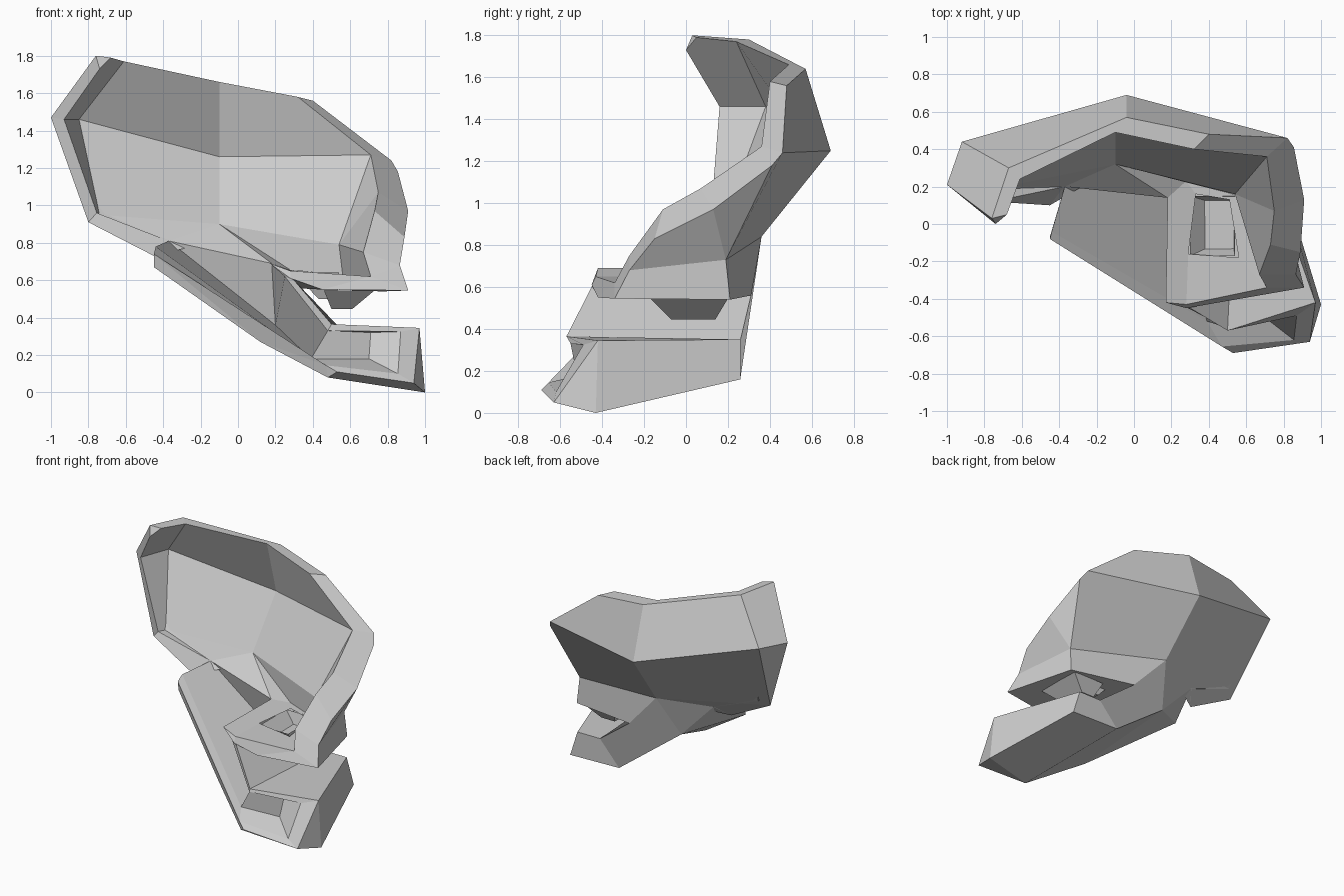
import bpy, bmesh

if "Cube" in bpy.data.objects:
    bpy.data.objects.remove(bpy.data.objects["Cube"])


def finish(name, bm):
    bmesh.ops.recalc_face_normals(bm, faces=bm.faces[:])
    me = bpy.data.meshes.new(name)
    bm.to_mesh(me)
    bm.free()
    ob = bpy.data.objects.new(name, me)
    bpy.context.collection.objects.link(ob)
    return ob


def facet(name, pts, faces):
    """Flat-faced mesh: points keyed by one character, each face a word of keys."""
    bm = bmesh.new()
    v = {k: bm.verts.new(co) for k, co in pts.items()}
    for word in faces.split():
        bm.faces.new([v[k] for k in word])
    return finish(name, bm)


def funnel(name, rings):
    """Four-sided funnel from (x0, x1, y0, y1, z) rings, closed at the last."""
    bm = bmesh.new()
    loops = []
    for x0, x1, y0, y1, z in rings:
        loops.append([bm.verts.new(c) for c in
                      ((x0, y0, z), (x1, y0, z), (x1, y1, z), (x0, y1, z))])
    for lo, hi in zip(loops, loops[1:]):
        for i in range(4):
            j = (i + 1) % 4
            bm.faces.new((lo[i], lo[j], hi[j], hi[i]))
    bm.faces.new(loops[-1])
    return finish(name, bm)


# Points shared by neighbouring parts
BACK = (0.0, .36, .84)
BACK_LOW = (.26, .31, .56)
SIDE = (.76, .19, .73)
CHEEK = (.865, -.27, .68)
CHEEK_IN = (.67, -.27, .75)
FLOOR_MID = (-.10, .32, .90)
FLOOR_RIGHT = (.54, .16, .79)
NOTCH = (-.37, .20, .81)
SHELF_FRONT = (.17, -.42, .69)
SHELF_BACK = (.18, .14, .69)

# Curved hood: outer skin (capitals), rim and hollow inside (lower case)
hood = {
    'X': (-.80, .13, .91), 'W': (-1.0, .21, 1.47), 'Z': (-.74, 0, 1.73),
    'A': (-.76, .03, 1.80), 'B': (-.67, .30, 1.78), 'C': (-.04, .57, 1.64),
    'D': (.40, .48, 1.56), 'E': (.82, .46, 1.24), 'I': (.855, .41, 1.18),
    'F': (.91, .13, .97), 'G': (.89, -.15, .83), 'H': CHEEK,
    'V': (-.92, .44, 1.49), 'R': (-.04, .69, 1.25), 'M': BACK, 'K': SIDE,
    'Y': (-.45, .10, .73),
    'x': (-.755, .12, .96), 'w': (-.93, .16, 1.46), 'a': (-.68, .05, 1.79),
    'b': (-.61, .24, 1.77), 'c': (-.10, .49, 1.66), 'd': (.32, .40, 1.58),
    'e': (.71, .36, 1.27), 'f': (.75, .07, 1.07), 'g': (.73, -.11, .97),
    'h': CHEEK_IN,
    'p': (-.85, .38, 1.46), 'q': (-.10, .60, 1.26), 't': (-.74, .19, .95),
    'n': FLOOR_MID, 's': FLOOR_RIGHT, 'u': NOTCH,
}
facet("hood", hood,
      "XWV WABV BCRV CDER XVRM REIKM IFK FGHK XMY "
      "YXxu XWwx WAZw ZAa ABba BCcb CDdc DEed EIFfe FGgf GHhg "
      "xwpt wZabp bcqp cdeq pqnt qesn efs fghs xut tun")

# Upper jaw: low shelf with a wall behind it and a hole for the pit
upper = {
    'n': FLOOR_MID, 's': FLOOR_RIGHT, 'h': CHEEK_IN, 'H': CHEEK,
    'K': SIDE, 'M': BACK, 'N': BACK_LOW, 'L': (.77, .21, .54),
    'l': (.91, -.34, .545), 'v': (.45, -.42, .55), 'w': (.28, -.45, .61),
    'i': SHELF_FRONT, 'j': SHELF_BACK, 'k': (.28, .23, .655),
    'e': (.28, -.43, .65), 'm': (.56, .15, .625), 'o': (.71, -.34, .62),
    'a': (.29, -.16, .65), 'b': (.56, -.18, .63),
    'c': (.51, .13, .63), 'd': (.33, .16, .65),
}
facet("upper_jaw", upper,
      "ijkdae eabo obcm mcdk njk nkms smoh hHo iew eovw ovl oHl "
      "HlLK KLNM wvlLN")

# Pit in the shelf: inner hollow and hanging outside
funnel("pit_hollow", [(.30, .54, -.17, .15, .64), (.43, .53, -.11, .11, .50)])
funnel("pit_outside", [(.46, .73, -.17, .20, .545), (.50, .61, -.07, .14, .445)])

# Sloping slab running into the lower jaw: outside and rim in letters,
# the sunken floor and recess in digits; the floor dives under the shelf
slab = {
    'u': NOTCH, 'n': FLOOR_MID, 'N': BACK_LOW, 'M': BACK,
    'i': SHELF_FRONT, 'j': SHELF_BACK, 'J': (.20, .22, .36),
    'p': (.30, -.45, .60), 'q': (.50, -.57, .365), 'T': (.54, .26, .35),
    'S': (.97, -.42, .345), 'R': (.73, .26, .35), 'Z': (1.0, -.43, 0),
    'Y': (.94, -.63, .05), 'X': (.53, -.69, .11), 'e': (.48, -.65, .08),
    'B': (.79, .26, .16), 'C': (.38, .26, .17), 'g': (-.10, .20, .53),
    'c': (-.45, -.07, .67), 'd': (.12, -.41, .27), 'A': (-.45, -.08, .74),
    '1': (.47, -.655, .145), '2': (.855, -.62, .10), '3': (.87, -.49, .325),
    '4': (.48, -.55, .33), '5': (.25, -.43, .62), '6': (-.44, -.04, .78),
    '7': (.39, -.52, .18), '8': (.70, -.50, .18), '9': (.71, -.46, .32),
}
facet("lower_jaw", slab,
      "qS34 SY23 YX12 X1e cdA d1A de1 pq45 ip5 "
      "A176 1287 2398 394 6uJ7 J745 Jj5 ij5 7894 ujn uJj "
      "pqTN qSRT SZBR SYZ eXYZ eZBC eCgd cdg TRBC NTCgM unMg 6Acgu")
